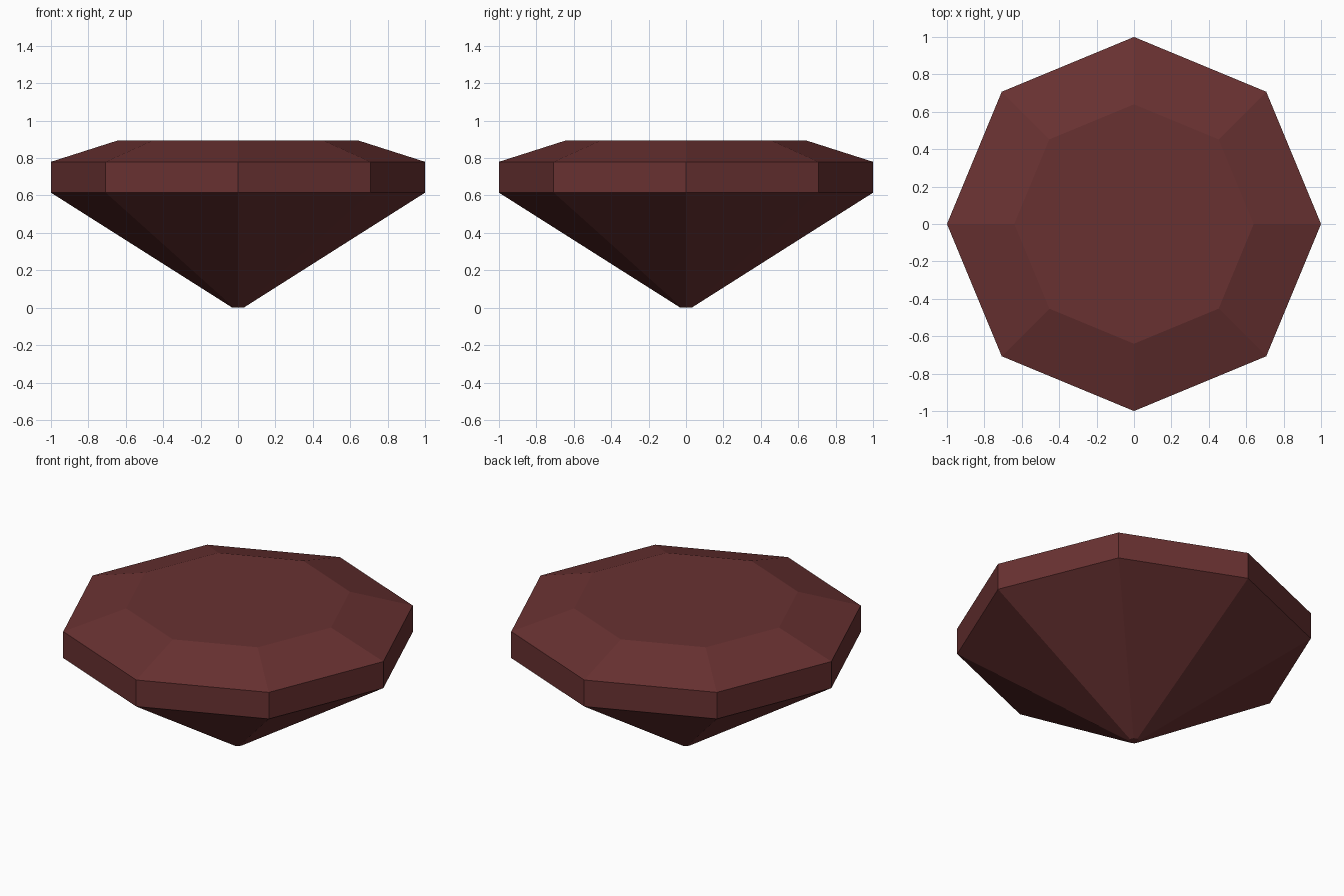
import bpy, bmesh, math

if "Cube" in bpy.data.objects:
    bpy.data.objects.remove(bpy.data.objects["Cube"])

# One dark red gem colour
red = bpy.data.materials.new("dark red")
red.diffuse_color = (0.14, 0.031, 0.031, 1)
red.use_nodes = True
red.node_tree.nodes["Principled BSDF"].inputs["Base Color"].default_value = red.diffuse_color

SIDES = 8
# (radius, height): culet, lower girdle, upper girdle, table
PROFILE = [(0.03, 0.0), (1.0, 0.615), (1.0, 0.78), (0.64, 0.895)]

bm = bmesh.new()
rings = [[bm.verts.new((r * math.cos(math.tau * i / SIDES),
                        r * math.sin(math.tau * i / SIDES), z))
          for i in range(SIDES)] for r, z in PROFILE]

# Pavilion, girdle and crown facets
for low, high in zip(rings, rings[1:]):
    for i in range(SIDES):
        j = (i + 1) % SIDES
        bm.faces.new((low[i], low[j], high[j], high[i]))

# Culet and table
bm.faces.new(rings[0][::-1])
bm.faces.new(rings[-1])

mesh = bpy.data.meshes.new("cut_gem")
bm.to_mesh(mesh)
bm.free()
mesh.materials.append(red)
gem = bpy.data.objects.new("cut_gem", mesh)
bpy.context.collection.objects.link(gem)
